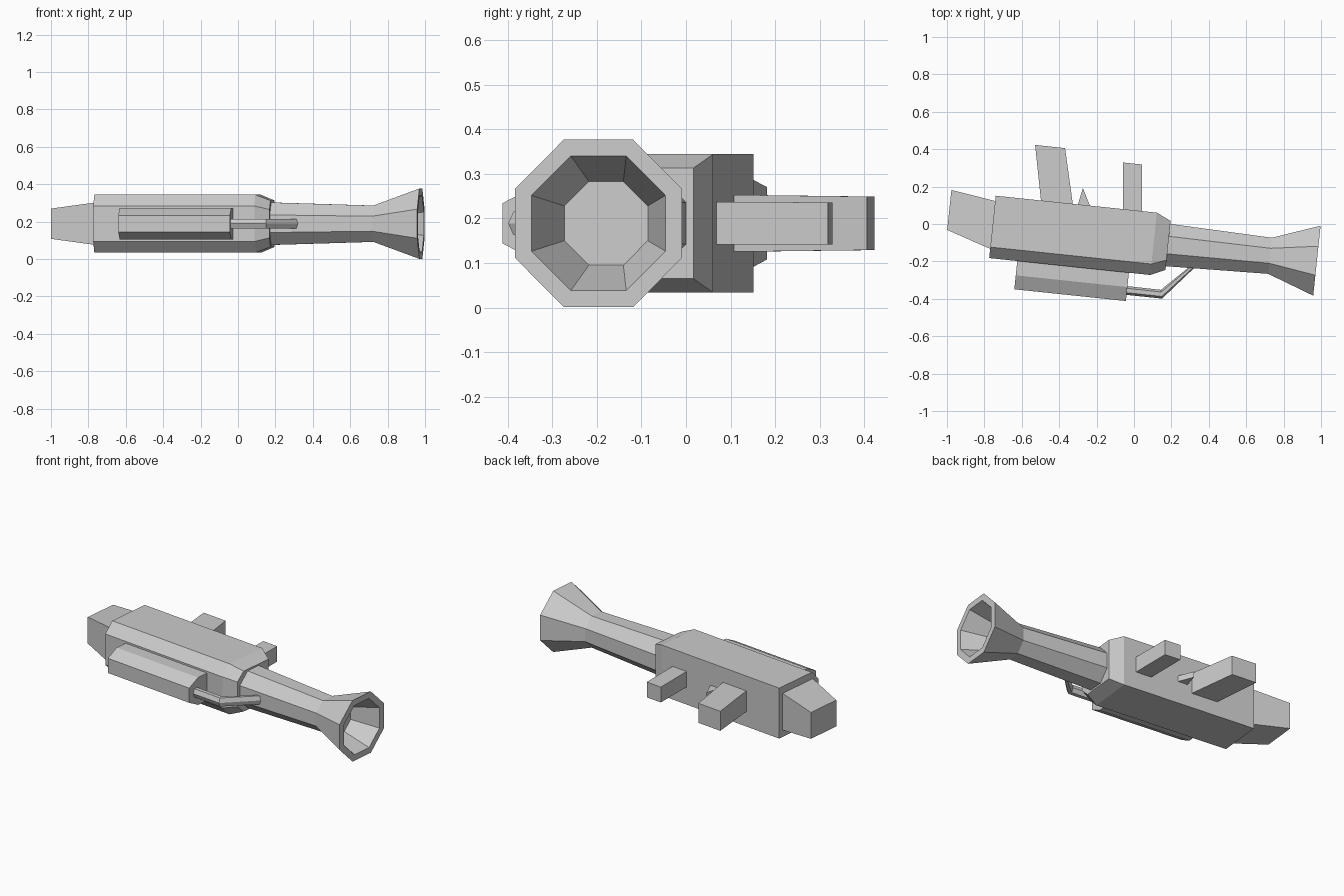
import bpy, bmesh, math

# Remove the default cube
if "Cube" in bpy.data.objects:
    bpy.data.objects.remove(bpy.data.objects["Cube"], do_unlink=True)

MID_Z = 0.189                  # height of the symmetry plane
AXIS_V = -0.093                # sideways offset of the barrel axis
TURN = math.radians(-6)        # the whole model is turned a little about z

metal = bpy.data.materials.new("plain_grey")
metal.use_nodes = True
GREY = (0.6, 0.6, 0.6, 1)
metal.diffuse_color = GREY
metal.node_tree.nodes["Principled BSDF"].inputs["Base Color"].default_value = GREY


def ring(points):
    """Closed ring from (x, y, half height) points, mirrored about MID_Z."""
    upper = [(x, y, MID_Z + h) for x, y, h in points]
    lower = [(x, y, MID_Z - h) for x, y, h in reversed(points)]
    return upper + lower


def across(x, profile):
    """Ring at a station along the length; profile holds (y, half height)."""
    return ring([(x, y, h) for y, h in profile])


def along(y, x0, x1, h):
    """Rectangular ring at a sideways station."""
    return ring([(x0, y, h), (x1, y, h)])


def octagon(x, a):
    """Flat-topped octagon around the barrel axis, a = centre to flat."""
    t = a * math.tan(math.pi / 8)
    return across(x, [(AXIS_V + y, h) for y, h in ((a, t), (t, a), (-t, a), (-a, t))])


def hexagon(a, b, h):
    """Six-sided ring spanning from plan point a to plan point b."""
    pts = [(a, 0), (None, h), (None, h), (b, 0)]
    out = []
    for i, (_, height) in enumerate(pts):
        f = (0, 0.25, 0.75, 1)[i]
        out.append((a[0] + (b[0] - a[0]) * f, a[1] + (b[1] - a[1]) * f, height))
    return ring(out)


def loft(name, rings):
    """Skin the rings in order and cap both ends."""
    bm = bmesh.new()
    loops = [[bm.verts.new(p) for p in r] for r in rings]
    n = len(loops[0])
    for a, b in zip(loops, loops[1:]):
        for i in range(n):
            j = (i + 1) % n
            bm.faces.new((a[i], a[j], b[j], b[i]))
    bm.faces.new(loops[0])
    bm.faces.new(loops[-1])
    bmesh.ops.remove_doubles(bm, verts=bm.verts, dist=0.0001)
    bmesh.ops.recalc_face_normals(bm, faces=bm.faces)
    mesh = bpy.data.meshes.new(name)
    bm.to_mesh(mesh)
    bm.free()
    mesh.materials.append(metal)
    obj = bpy.data.objects.new(name, mesh)
    obj.rotation_euler.z = TURN
    bpy.context.collection.objects.link(obj)
    return obj


# Main body: square at the back side, chamfered on the front side, tapered nose
body = [(0.073, 0.155), (-0.203, 0.155), (-0.262, 0.095)]
nose = [(0.037, 0.124), (-0.174, 0.124), (-0.227, 0.076)]
loft("body", [across(-0.751, body), across(0.115, body), across(0.193, nose)])

# Rear stock block
loft("stock", [across(-0.99, [(0.079, 0.081), (-0.136, 0.081)]),
               across(-0.74, [(0.043, 0.114), (-0.216, 0.114)])])

# Barrel with flared, hollow mouth
loft("barrel", [octagon(x, a) for x, a in (
    (0.18, 0.114), (0.741, 0.097), (0.993, 0.188), (0.993, 0.151), (0.83, 0.094))])

# Grips and trigger on the back side
loft("rear_grip", [along(0.05, -0.503, -0.331, 0.064), along(0.365, -0.57, -0.409, 0.06)])
loft("front_grip", [along(0.05, -0.065, 0.038, 0.048), along(0.321, -0.093, 0.01, 0.047)])
loft("trigger", [along(0.06, -0.311, -0.238, 0.018), along(0.163, -0.292, -0.292, 0.018)])

# Side magazine under the chamfered side
magazine = [(-0.23, 0.084), (-0.339, 0.084), (-0.414, 0.045)]
loft("side_magazine", [across(-0.6, magazine), across(0, magazine)])

# Bent rod from the magazine to the barrel
loft("bent_rod", [hexagon(a, b, 0.026) for a, b in (
    ((-0.02, -0.334), (-0.02, -0.381)),
    ((0.18, -0.335), (0.191, -0.381)),
    ((0.32, -0.195), (0.345, -0.2)))])
